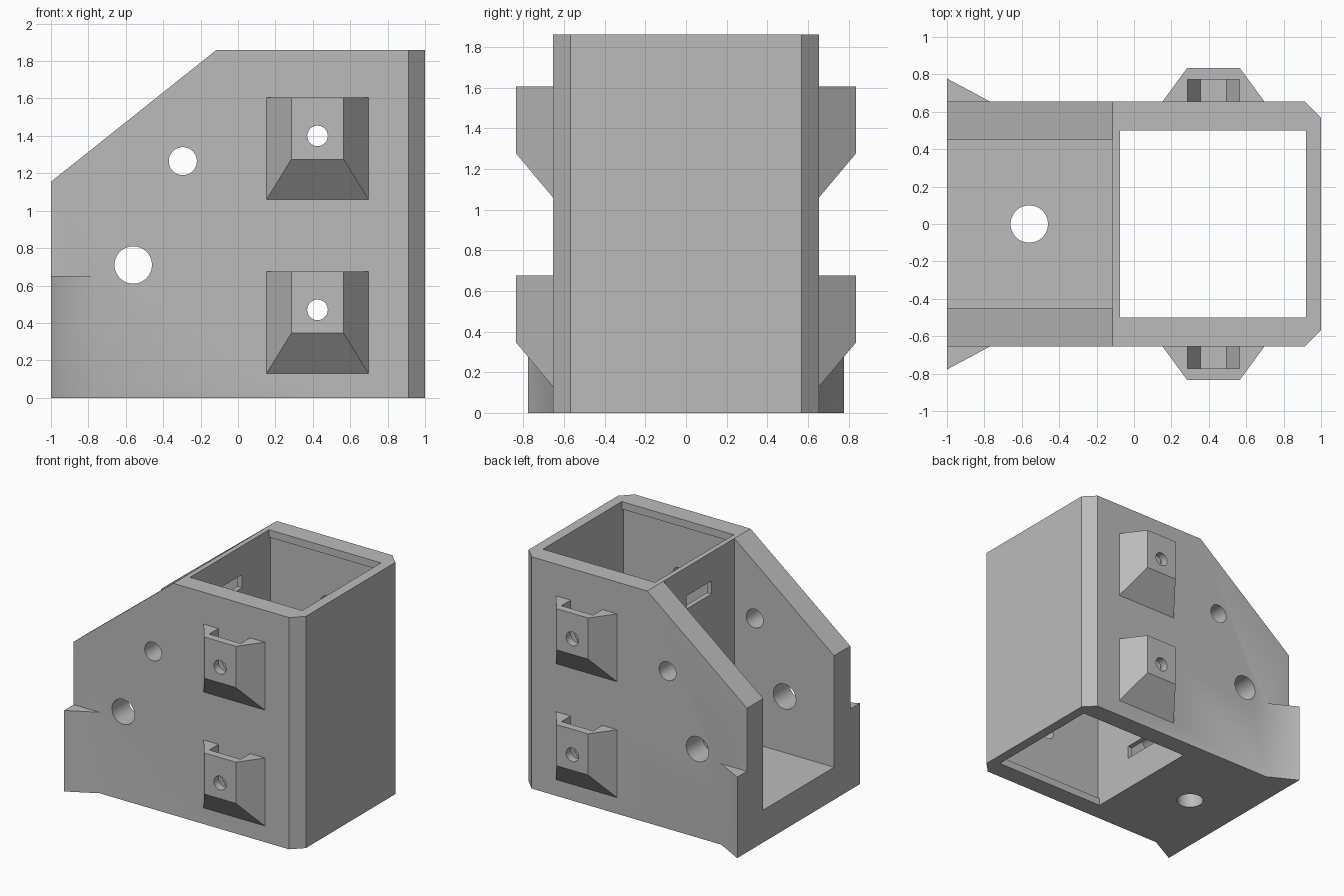
import bpy, bmesh, math
from mathutils import Vector, Matrix

cube = bpy.data.objects.get("Cube")
if cube:
    bpy.data.objects.remove(cube, do_unlink=True)

WALL = 0.655      # outer face of the side walls
HEIGHT = 1.86
FLOOR = 0.26
BRACKET_X = 0.425
BRACKET_Z = (0.47, 1.40)   # screw heights

grey = bpy.data.materials.new("plain grey")
grey.use_nodes = True
colour = (0.5, 0.5, 0.5, 1)
grey.diffuse_color = colour
grey.node_tree.nodes["Principled BSDF"].inputs["Base Color"].default_value = colour


def add_object(name, bm):
    bmesh.ops.recalc_face_normals(bm, faces=bm.faces)
    mesh = bpy.data.meshes.new(name)
    bm.to_mesh(mesh)
    bm.free()
    mesh.materials.append(grey)
    obj = bpy.data.objects.new(name, mesh)
    bpy.context.collection.objects.link(obj)
    return obj


def prism(outline, start, end, axis):
    """Solid made by extruding an outline along y (x, z points) or z (x, y points)."""
    bm = bmesh.new()
    place = (lambda a, b, t: (a, t, b)) if axis == "y" else (lambda a, b, t: (a, b, t))
    face = bm.faces.new([bm.verts.new(place(a, b, start)) for a, b in outline])
    out = bmesh.ops.extrude_face_region(bm, geom=[face])
    moved = [v for v in out["geom"] if isinstance(v, bmesh.types.BMVert)]
    bmesh.ops.translate(bm, verts=moved, vec=Vector(place(0, 0, end - start)))
    return bm


def box(name, x, y, z):
    outline = [(x[0], y[0]), (x[1], y[0]), (x[1], y[1]), (x[0], y[1])]
    return add_object(name, prism(outline, z[0], z[1], "z"))


def rod(name, centre, radius, depth, axis):
    bm = bmesh.new()
    turn = Matrix.Rotation(math.pi / 2, 4, "X") if axis == "y" else Matrix()
    bmesh.ops.create_cone(bm, cap_ends=True, segments=48, radius1=radius, radius2=radius,
                          depth=depth, matrix=Matrix.Translation(centre) @ turn)
    return add_object(name, bm)


def combine(target, tool, operation):
    mod = target.modifiers.new(tool.name, "BOOLEAN")
    mod.operation = operation
    mod.solver = "EXACT"
    mod.object = tool
    bpy.context.view_layer.objects.active = target
    bpy.ops.object.modifier_apply(modifier=mod.name)
    bpy.data.objects.remove(tool, do_unlink=True)


# Main body: side profile with sloped shoulder and chamfered outer corners
profile = [(-1, 0), (1, 0), (1, HEIGHT), (-0.115, HEIGHT), (-1, 1.155)]
bm = prism(profile, -WALL, WALL, "y")
corners = [e for e in bm.edges
           if all(v.co.x > 0.99 for v in e.verts)
           and abs(e.verts[0].co.z - e.verts[1].co.z) > 1]
bmesh.ops.bevel(bm, geom=corners, offset=0.088, segments=1, affect="EDGES")
housing = add_object("bracket_housing", bm)

# Flared feet and screw bosses on both sides
for side in (-1, 1):
    foot = [(-1, 0.6), (-1, 0.778), (-0.77, WALL), (-0.77, 0.6)]
    combine(housing, add_object("flared_foot", prism(
        [(x, side * y) for x, y in foot], 0, 0.65, "z")), "UNION")
    for z in BRACKET_Z:
        bm = bmesh.new()
        top = z + 0.205
        for y, half, low in ((0.6, 0.272, z - 0.34), (WALL, 0.272, z - 0.34),
                             (0.835, 0.14, z - 0.125)):
            for x in (BRACKET_X - half, BRACKET_X + half):
                for height in (low, top):
                    bm.verts.new((x, side * y, height))
        bmesh.ops.convex_hull(bm, input=bm.verts)
        bmesh.ops.dissolve_limit(bm, angle_limit=0.01, verts=bm.verts, edges=bm.edges)
        combine(housing, add_object("screw_boss", bm), "UNION")

# Open channel and square shaft, with a thin lip at both ends of the shaft
combine(housing, box("channel_cutter", (-1.2, -0.115), (-0.45, 0.45), (FLOOR, 2)), "DIFFERENCE")
combine(housing, box("shaft_cutter", (-0.075, 0.92), (-0.5, 0.5), (-0.1, 2)), "DIFFERENCE")
combine(housing, box("recess_cutter", (-0.075, 0.92), (-0.52, 0.52), (0.06, HEIGHT - 0.06)),
        "DIFFERENCE")

# Slots through the partition
for low in (FLOOR + 0.005, 1.525):
    combine(housing, box("slot_cutter", (-0.15, -0.04), (-0.16, 0.16), (low, low + 0.105)),
            "DIFFERENCE")

# Nut traps: lower half of a hexagon, open at the top
for side in (-1, 1):
    for z in BRACKET_Z:
        r = 0.14
        drop = r * math.sin(math.pi / 3)
        trap = [(-r, 0.3), (-r, 0), (-r / 2, -drop), (r / 2, -drop), (r, 0), (r, 0.3)]
        outline = [(BRACKET_X + a, z + b) for a, b in trap]
        combine(housing, add_object("nut_trap_cutter", prism(
            outline, side * WALL, side * 0.772, "y")), "DIFFERENCE")

# Round holes
for x, z, radius in ((-0.295, 1.265, 0.075), (-0.56, 0.71, 0.1),
                     (BRACKET_X, BRACKET_Z[0], 0.055), (BRACKET_X, BRACKET_Z[1], 0.055)):
    combine(housing, rod("hole_cutter", (x, 0, z), radius, 2, "y"), "DIFFERENCE")
combine(housing, rod("floor_hole_cutter", (-0.56, 0, 0.1), 0.1, 0.5, "z"), "DIFFERENCE")

# Smooth hole walls, crisp edges
bpy.ops.object.select_all(action="DESELECT")
housing.select_set(True)
bpy.context.view_layer.objects.active = housing
bpy.ops.object.shade_smooth_by_angle(angle=math.radians(30))
